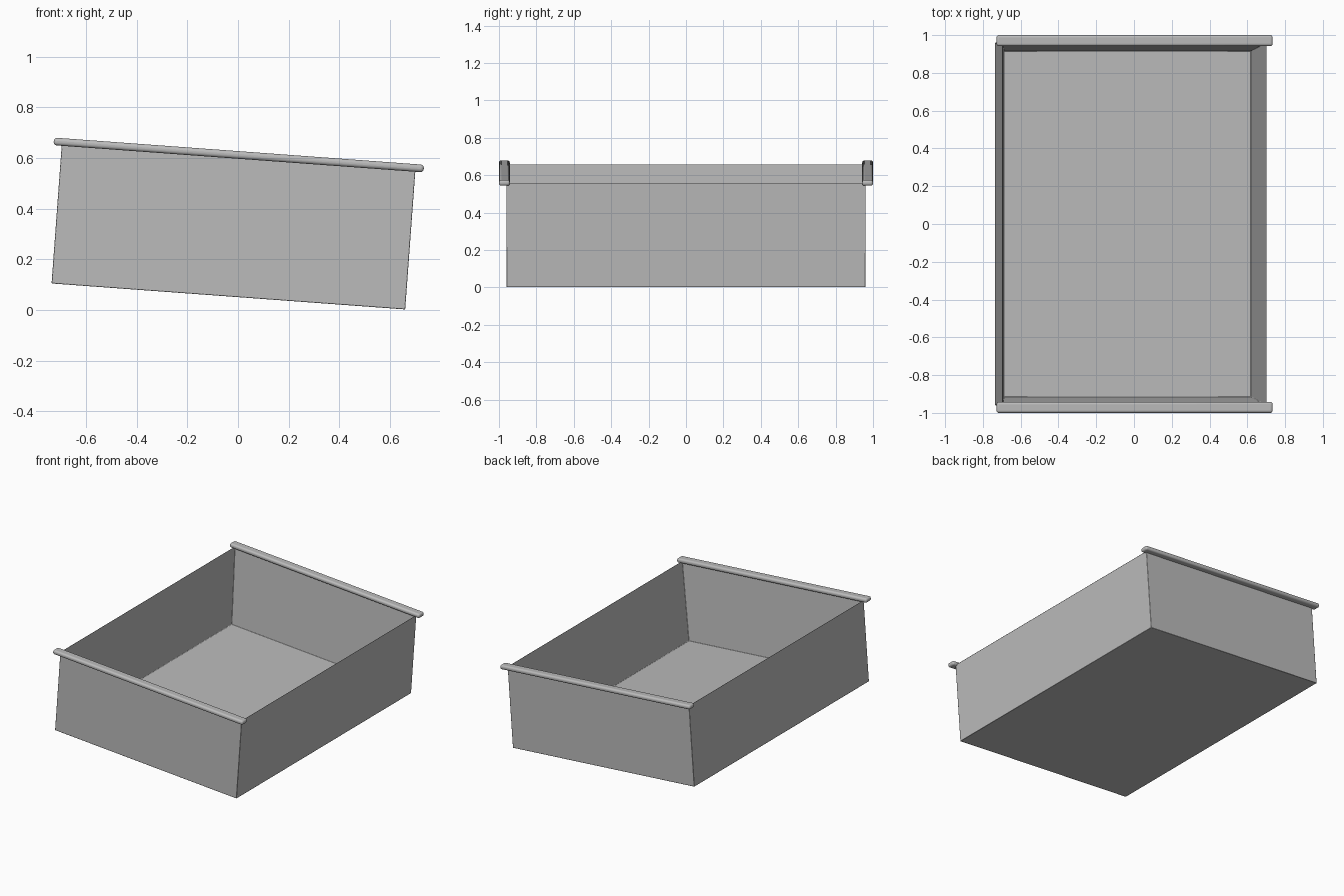
import bpy, bmesh
from math import radians
from mathutils import Matrix, Vector

cube = bpy.data.objects.get("Cube")
if cube:
    bpy.data.objects.remove(cube, do_unlink=True)

grey = bpy.data.materials.new("plain grey")
grey.use_nodes = True
colour = (0.5, 0.5, 0.5, 1)
grey.diffuse_color = colour
grey.node_tree.nodes["Principled BSDF"].inputs["Base Color"].default_value = colour

# The whole tray leans down toward +x
TILT = Matrix.Translation((-0.038, 0, 0.053)) @ Matrix.Rotation(radians(4.2), 4, 'Y')
LENGTH, WIDTH, HEIGHT, WALL, FLOOR = 1.40, 1.92, 0.557, 0.044, 0.035


def add_part(name, bm, bevel, segments):
    mesh = bpy.data.meshes.new(name)
    bm.to_mesh(mesh)
    bm.free()
    mesh.materials.append(grey)
    obj = bpy.data.objects.new(name, mesh)
    bpy.context.collection.objects.link(obj)
    obj.matrix_world = TILT
    mod = obj.modifiers.new("rounded edges", 'BEVEL')
    mod.width, mod.segments = bevel, segments
    bpy.ops.object.select_all(action='DESELECT')
    obj.select_set(True)
    bpy.context.view_layer.objects.active = obj
    bpy.ops.object.shade_smooth_by_angle(angle=radians(35))
    return obj


def box(size, centre):
    bm = bmesh.new()
    bmesh.ops.create_cube(bm, size=1, matrix=Matrix.Translation(centre) @ Matrix.Diagonal((*size, 1)))
    return bm


# Open tray: inset the top for the rim, then push the inside down to the floor
bm = box((LENGTH, WIDTH, HEIGHT), (0, 0, HEIGHT / 2))
bm.normal_update()
top = max(bm.faces, key=lambda f: f.calc_center_median().z)
bmesh.ops.inset_region(bm, faces=[top], thickness=WALL, use_even_offset=True)
bmesh.ops.translate(bm, verts=top.verts, vec=Vector((0, 0, FLOOR - HEIGHT)))
add_part("tray", bm, 0.003, 2)

# Rounded rails along the front and back rims
for name, side in (("front_rail", -1), ("back_rail", 1)):
    add_part(name, box((1.465, 0.058, 0.03), (0, side * 0.971, 0.56)), 0.0125, 4)
